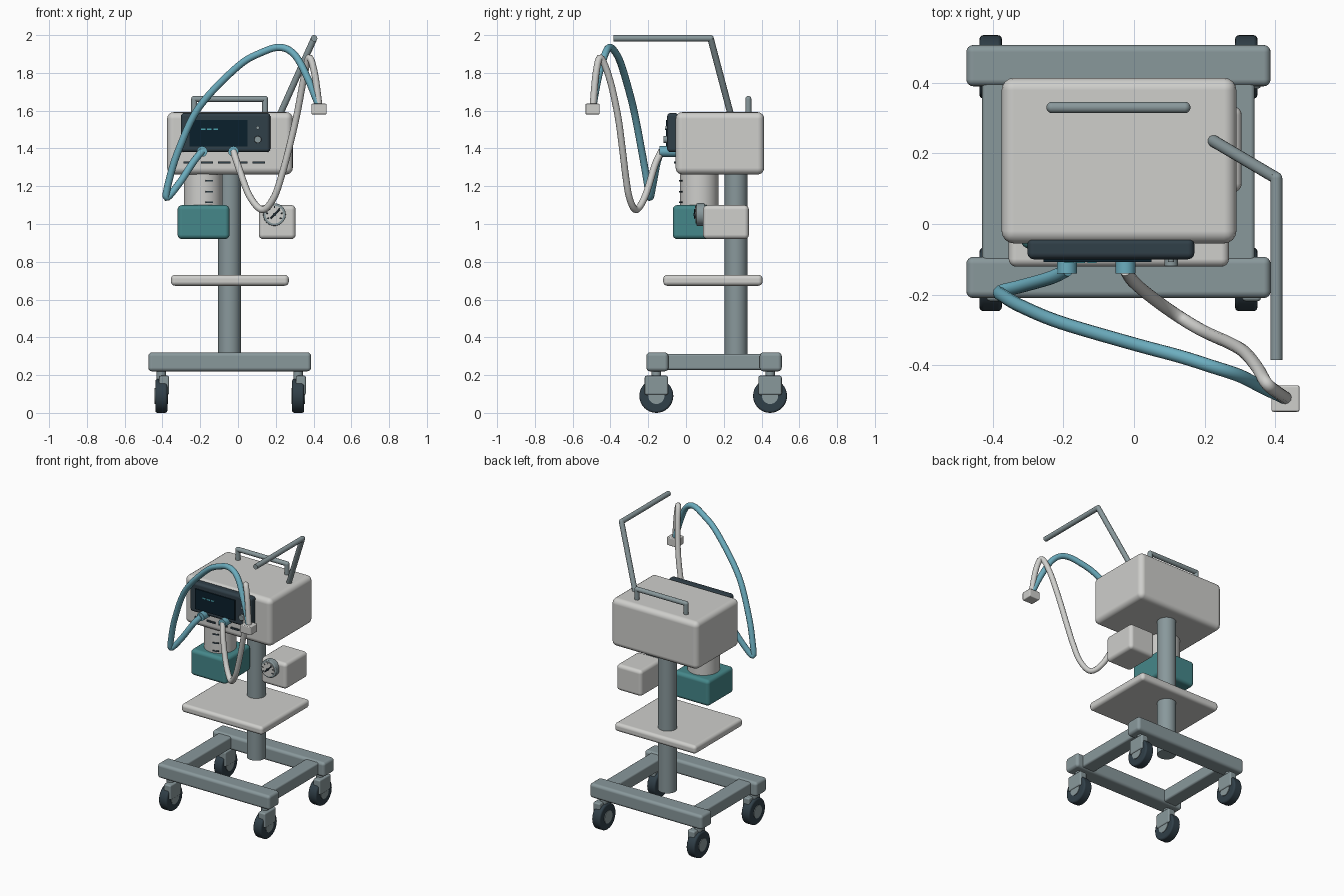
import bpy, bmesh, math
from mathutils import Vector

if "Cube" in bpy.data.objects:
    bpy.data.objects.remove(bpy.data.objects["Cube"])


def material(name, rgb):
    m = bpy.data.materials.new(name)
    m.diffuse_color = (*rgb, 1)
    m.use_nodes = True
    m.node_tree.nodes["Principled BSDF"].inputs["Base Color"].default_value = m.diffuse_color
    return m


LIGHT = material("light grey", (0.62, 0.62, 0.60))
STEEL = material("steel grey", (0.25, 0.315, 0.33))
TEAL = material("teal", (0.06, 0.245, 0.255))
BLUE = material("hose blue", (0.15, 0.42, 0.52))
DARK = material("dark slate", (0.03, 0.05, 0.065))
SCREEN = material("screen navy", (0.003, 0.014, 0.025))
GLOW = material("display cyan", (0.07, 0.36, 0.42))


def smooth(ob, angle=40):
    bpy.ops.object.select_all(action='DESELECT')
    ob.select_set(True)
    bpy.context.view_layer.objects.active = ob
    bpy.ops.object.shade_smooth_by_angle(angle=math.radians(angle))


def box(name, x, y, z, mat, bevel=0.0, seg=4):
    """Box from (min, max) ranges, with optional rounded edges."""
    lo, hi = Vector((x[0], y[0], z[0])), Vector((x[1], y[1], z[1]))
    bpy.ops.mesh.primitive_cube_add(size=1, location=(lo + hi) / 2)
    ob = bpy.context.object
    ob.name = name
    for v in ob.data.vertices:
        v.co = [c * s for c, s in zip(v.co, hi - lo)]
    ob.data.materials.append(mat)
    if bevel:
        smooth(ob)
        b = ob.modifiers.new("round", 'BEVEL')
        b.width, b.segments, b.harden_normals = bevel, seg, True
    return ob


def rod(name, a, b, r, mat, sides=32, bevel=0.0):
    """Cylinder between two points."""
    a, b = Vector(a), Vector(b)
    bpy.ops.mesh.primitive_cylinder_add(vertices=sides, radius=r, depth=(b - a).length,
                                        location=(a + b) / 2)
    ob = bpy.context.object
    ob.name = name
    ob.rotation_euler = (b - a).to_track_quat('Z', 'Y').to_euler()
    ob.data.materials.append(mat)
    smooth(ob)
    if bevel:
        m = ob.modifiers.new("round", 'BEVEL')
        m.width, m.segments, m.harden_normals = bevel, 3, True
    return ob


def ball(name, p, r, mat):
    bpy.ops.mesh.primitive_uv_sphere_add(segments=20, ring_count=10, radius=r, location=p)
    ob = bpy.context.object
    ob.name = name
    ob.data.materials.append(mat)
    smooth(ob)


def hose(name, pts, r, mat, steps=6):
    """Round tube along a smooth path through the points."""
    p = [Vector(q) for q in pts]
    p = [2 * p[0] - p[1]] + p + [2 * p[-1] - p[-2]]
    path = []
    for i in range(1, len(p) - 2):
        a, b, c, d = p[i - 1:i + 3]
        for k in range(steps):
            t = k / steps
            path.append(0.5 * (2 * b + (c - a) * t + (2 * a - 5 * b + 4 * c - d) * t ** 2
                               + (3 * b - a - 3 * c + d) * t ** 3))
    path.append(p[-2])
    cu = bpy.data.curves.new(name, 'CURVE')
    cu.dimensions = '3D'
    cu.bevel_depth, cu.bevel_resolution, cu.use_fill_caps = r, 4, True
    sp = cu.splines.new('POLY')
    sp.points.add(len(path) - 1)
    for s, q in zip(sp.points, path):
        s.co = (*q, 1)
    ob = bpy.data.objects.new(name, cu)
    bpy.context.collection.objects.link(ob)
    cu.materials.append(mat)
    bpy.ops.object.select_all(action='DESELECT')
    ob.select_set(True)
    bpy.context.view_layer.objects.active = ob
    bpy.ops.object.convert(target='MESH')
    smooth(bpy.context.object, 50)


# Wheeled base frame
box("front_base_bar", (-0.475, 0.387), (-0.21, -0.093), (0.22, 0.32), STEEL, 0.02)
box("rear_base_bar", (-0.475, 0.387), (0.39, 0.507), (0.22, 0.32), STEEL, 0.02)
for side, x in (("left", -0.43), ("right", 0.24)):
    box(side + "_base_rail", (x, x + 0.102), (-0.12, 0.42), (0.228, 0.312), STEEL, 0.012)

# Casters
for sx, x in (("left", -0.406), ("right", 0.318)):
    for sy, y in (("front", -0.157), ("rear", 0.445)):
        n = f"{sy}_{sx}_caster_"
        rod(n + "tyre", (x - 0.032, y, 0.09), (x + 0.032, y, 0.09), 0.09, DARK, 32, 0.012)
        rod(n + "hub", (x - 0.036, y, 0.09), (x + 0.036, y, 0.09), 0.043, STEEL, 24)
        box(n + "fork", (x - 0.012, x + 0.042), (y - 0.062, y + 0.062), (0.095, 0.197), STEEL, 0.01, 2)
        rod(n + "stem", (x, y, 0.18), (x, y, 0.23), 0.025, STEEL, 20)

# Column and shelf
rod("column", (-0.045, 0.265, 0.30), (-0.045, 0.265, 1.28), 0.06, STEEL, 40)
box("shelf", (-0.355, 0.269), (-0.121, 0.405), (0.673, 0.731), LIGHT, 0.022)

# Main unit with display panel
box("main_housing", (-0.375, 0.29), (-0.055, 0.414), (1.262, 1.592), LIGHT, 0.035)
box("display_bezel", (-0.302, 0.171), (-0.1, -0.04), (1.38, 1.588), DARK, 0.018, 3)
box("screen", (-0.256, 0.05), (-0.107, -0.098), (1.41, 1.55), SCREEN)
for i in range(3):
    x = -0.197 + i * 0.033
    box(f"screen_readout_{i}", (x, x + 0.025), (-0.110, -0.106), (1.497, 1.506), GLOW)
rod("control_knob", (0.105, -0.095, 1.447), (0.105, -0.12, 1.447), 0.019, STEEL, 24, 0.003)
rod("control_button", (0.105, -0.095, 1.51), (0.105, -0.108, 1.51), 0.009, STEEL, 16)
for i in range(5):
    x = -0.288 + i * 0.0915
    box(f"vent_slot_{i}", (x, x + 0.064), (-0.063, -0.054), (1.32, 1.331), DARK)

# Carry handle
rod("handle_grip", (-0.232, 0.33, 1.662), (0.144, 0.33, 1.662), 0.016, STEEL, 20)
for side, x in (("left", -0.232), ("right", 0.144)):
    rod(side + "_handle_post", (x, 0.33, 1.58), (x, 0.33, 1.662), 0.016, STEEL, 20)
    ball(side + "_handle_corner", (x, 0.33, 1.662), 0.016, STEEL)

# Hose support arm
rod("arm_upright", (0.22, 0.238, 1.575), (0.403, 0.13, 1.983), 0.017, STEEL, 20)
rod("arm_boom", (0.403, 0.13, 1.983), (0.403, -0.385, 1.983), 0.017, STEEL, 20)
ball("arm_elbow", (0.403, 0.13, 1.983), 0.017, STEEL)

# Humidifier: base block, chamber and level marks
box("humidifier_base", (-0.32, -0.045), (-0.07, 0.21), (0.92, 1.1), TEAL, 0.024)
rod("humidifier_chamber", (-0.185, 0.07, 1.09), (-0.185, 0.07, 1.275), 0.102, LIGHT, 40)
for i, z in enumerate((1.115, 1.17, 1.23)):
    m = box(f"level_mark_{i}", (-0.172, -0.132), (-0.031, -0.025), (z - 0.004, z + 0.004), DARK)
    m.rotation_euler.z = math.radians(19)

# Regulator box and pressure gauge
box("regulator_box", (0.11, 0.305), (0.09, 0.333), (0.92, 1.1), LIGHT, 0.024)
gx, gz = 0.193, 1.05
rod("gauge_rim", (gx, 0.055, gz), (gx, 0.1, gz), 0.06, STEEL, 32, 0.006)
rod("gauge_face", (gx, 0.051, gz), (gx, 0.058, gz), 0.047, LIGHT, 32)
for i in range(7):
    a = math.radians(-30 + 40 * i)
    d = Vector((math.cos(a), 0, math.sin(a)))
    c = Vector((gx, 0.05, gz))
    rod(f"gauge_tick_{i}", c + d * 0.034, c + d * 0.044, 0.003, DARK, 6)
rod("gauge_needle", (gx - 0.02, 0.046, gz - 0.02), (gx + 0.028, 0.046, gz + 0.028), 0.004, DARK, 8)
rod("gauge_pivot", (gx, 0.04, gz), (gx, 0.055, gz), 0.008, DARK, 16)

# Hose ports
for side, x in (("left", -0.19), ("right", -0.024)):
    rod(side + "_hose_port", (x, -0.05, 1.384), (x, -0.14, 1.384), 0.028, BLUE, 24)

# Breathing hoses and patient connector
hose("blue_hose", [(-0.19, -0.13, 1.385), (-0.235, -0.152, 1.33), (-0.315, -0.175, 1.21),
                   (-0.378, -0.192, 1.14), (-0.365, -0.207, 1.23), (-0.315, -0.235, 1.39),
                   (-0.205, -0.28, 1.62), (0.0, -0.34, 1.835), (0.13, -0.375, 1.91),
                   (0.225, -0.405, 1.935), (0.3, -0.43, 1.895), (0.365, -0.463, 1.78),
                   (0.43, -0.493, 1.62)], 0.019, BLUE)
hose("light_hose", [(-0.024, -0.13, 1.385), (0.0, -0.165, 1.31), (0.06, -0.215, 1.15),
                    (0.13, -0.264, 1.075), (0.19, -0.3, 1.14), (0.232, -0.32, 1.26),
                    (0.27, -0.337, 1.4), (0.312, -0.362, 1.58), (0.348, -0.405, 1.77),
                    (0.376, -0.452, 1.88), (0.405, -0.476, 1.8), (0.43, -0.493, 1.62)],
     0.018, LIGHT)
box("patient_connector", (0.389, 0.469), (-0.532, -0.457), (1.58, 1.637), LIGHT, 0.006, 2)
